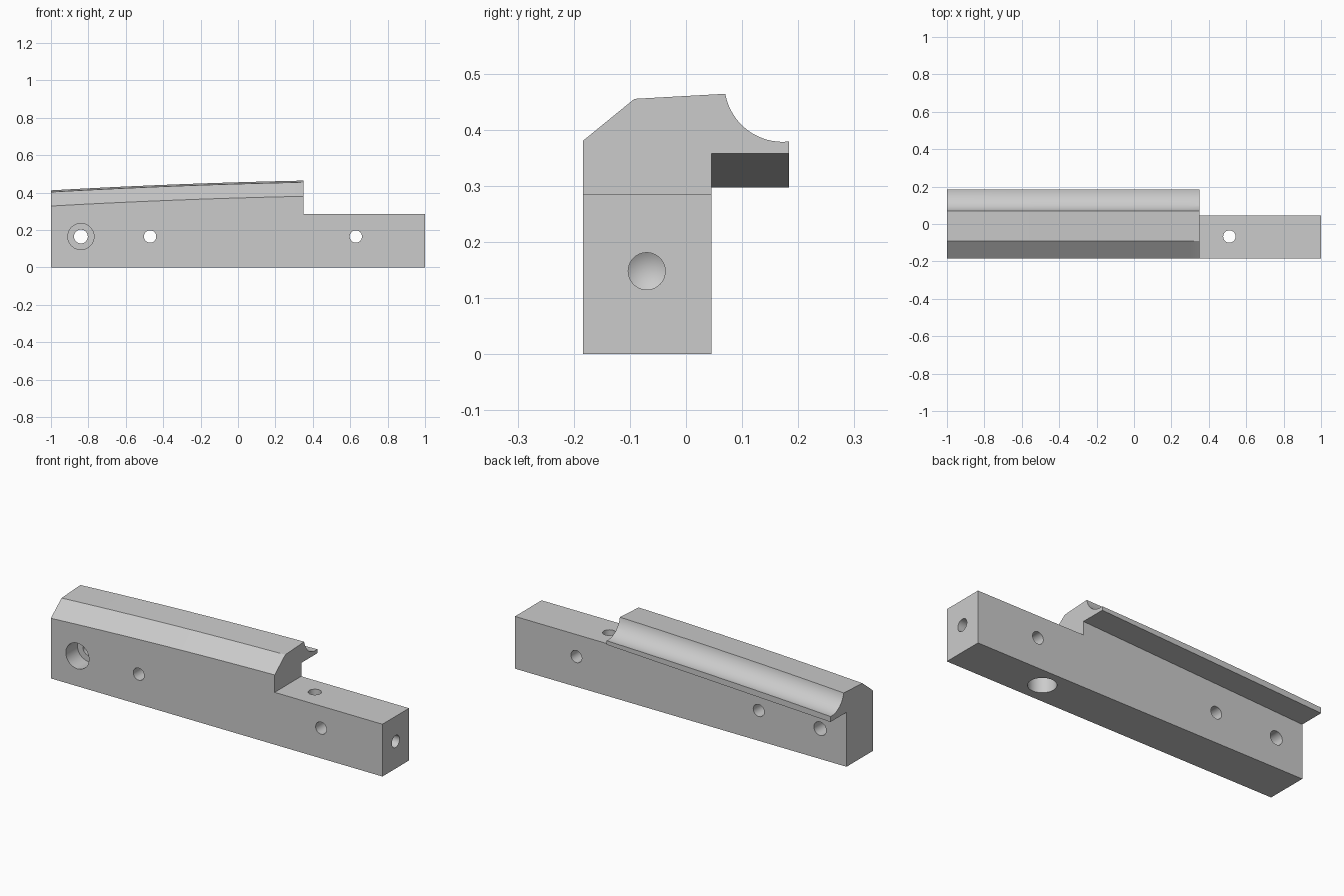
import bpy, bmesh, math
from mathutils import Matrix, Vector

if "Cube" in bpy.data.objects:
    bpy.data.objects.remove(bpy.data.objects["Cube"], do_unlink=True)

# Single grey material
grey = bpy.data.materials.new("machined_grey")
grey.use_nodes = True
colour = (0.6, 0.6, 0.6, 1)
grey.diffuse_color = colour
grey.node_tree.nodes["Principled BSDF"].inputs["Base Color"].default_value = colour

STEP_X, STEP_Z = 0.35, 0.285
FRONT, BACK, LIP = -0.184, 0.045, 0.184


def make_object(name, bm):
    bmesh.ops.recalc_face_normals(bm, faces=bm.faces)
    mesh = bpy.data.meshes.new(name)
    bm.to_mesh(mesh)
    bm.free()
    mesh.materials.append(grey)
    obj = bpy.data.objects.new(name, mesh)
    bpy.context.collection.objects.link(obj)
    return obj


def section(x):
    """Cross-section of the block, its top dropping gently toward -x."""
    t = (STEP_X - x) / 1.35
    drop = 0.028 * t + 0.024 * t * abs(t)
    under = 0.358 - 0.061 * t
    pts = [(FRONT, 0.38 - drop), (-0.092, 0.455 - drop)]
    for i in range(21):
        a = math.radians(190 + 86.5 * i / 20)
        pts.append((0.172 + 0.1035 * math.cos(a), 0.482 + 0.1035 * math.sin(a) - drop))
    pts[-1] = (LIP, pts[-1][1])
    pts += [(LIP, under), (BACK, under), (BACK, 0), (FRONT, 0)]
    return [(x, y, z) for y, z in pts]


# Block with curved rail, lofted along x
bm = bmesh.new()
stations = [-1 + 1.35 * i / 24 for i in range(25)] + [1]
rings = [[bm.verts.new(p) for p in section(x)] for x in stations]
for a, b in zip(rings, rings[1:]):
    for i in range(len(a)):
        j = (i + 1) % len(a)
        bm.faces.new((a[i], a[j], b[j], b[i]))
bm.faces.new(rings[0])
bm.faces.new(rings[-1])
body = make_object("rail_block", bm)


def cut(bm):
    cutter = make_object("cutter", bm)
    cutter.hide_render = True
    mod = body.modifiers.new("cut", "BOOLEAN")
    mod.operation, mod.solver, mod.object = "DIFFERENCE", "EXACT", cutter
    bpy.context.view_layer.objects.active = body
    bpy.ops.object.modifier_apply(modifier=mod.name)
    bpy.data.objects.remove(cutter, do_unlink=True)


def drill(start, end, radius, tip=None):
    """Cut a round hole from start to end; tip is the end radius of the cone."""
    start, end = Vector(start), Vector(end)
    axis = end - start
    turn = axis.to_track_quat("Z", "Y").to_matrix().to_4x4()
    bm = bmesh.new()
    bmesh.ops.create_cone(bm, cap_ends=True, segments=40, radius1=radius, radius2=radius,
                          depth=axis.length,
                          matrix=Matrix.Translation((start + end) / 2) @ turn)
    if tip:
        cap = max(bm.faces, key=lambda f: f.calc_center_median().dot(axis))
        bmesh.ops.poke(bm, faces=[cap], offset=0)
        point = min(bm.verts, key=lambda v: (v.co - end).length)
        point.co += axis.normalized() * tip
    cut(bm)


# Low step at the +x end
bm = bmesh.new()
bmesh.ops.create_cube(bm, size=1, matrix=Matrix.Translation((STEP_X + 0.5, 0, STEP_Z + 0.5))
                      @ Matrix.Diagonal((1, 1, 1, 1)))
cut(bm)

# Cross holes, the first counterbored from the front
for x, r in ((-0.84, 0.037), (-0.47, 0.033), (0.63, 0.033)):
    drill((x, -0.4, 0.165), (x, 0.3, 0.165), r)
drill((-0.84, -0.4, 0.165), (-0.84, FRONT + 0.1, 0.165), 0.07)

# Upright hole, counterbored from below
drill((0.51, -0.067, -0.2), (0.51, -0.067, 0.5), 0.033)
drill((0.51, -0.067, -0.2), (0.51, -0.067, 0.1), 0.07)

# Blind end hole with a conical bottom
drill((1.2, -0.07, 0.148), (0.8, -0.07, 0.148), 0.033, tip=0.02)

# Smooth the curved walls, keep machined edges sharp
bpy.ops.object.select_all(action="DESELECT")
body.select_set(True)
bpy.context.view_layer.objects.active = body
bpy.ops.object.shade_smooth_by_angle(angle=math.radians(25))
